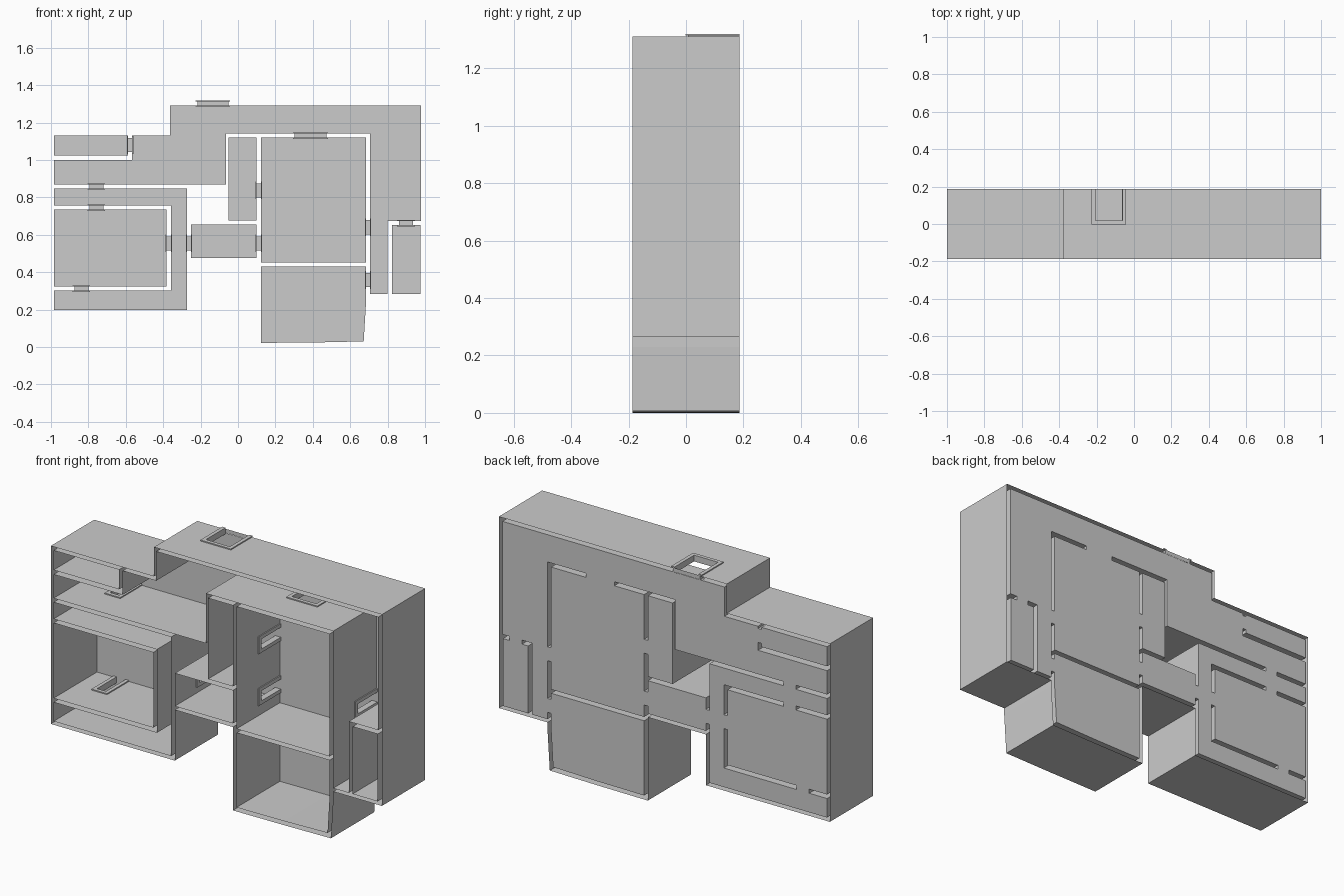
import bpy, bmesh
from mathutils import Vector

if "Cube" in bpy.data.objects:
    bpy.data.objects.remove(bpy.data.objects["Cube"])

FRONT, BACK = -0.187, 0.187      # open side and closed side of the plan
DOOR_Y = 0.012                   # edge of each doorway opening
GAP = 0.011                      # half the wall spacing


def make_object(name, bm):
    bmesh.ops.remove_doubles(bm, verts=bm.verts, dist=1e-5)
    bmesh.ops.recalc_face_normals(bm, faces=bm.faces)
    me = bpy.data.meshes.new(name)
    bm.to_mesh(me)
    bm.free()
    ob = bpy.data.objects.new(name, me)
    bpy.context.collection.objects.link(ob)
    return ob


def rect(x0, z0, x1, z1):
    return [(x0, z0), (x1, z0), (x1, z1), (x0, z1)]


# Doorways: name, x, z, half width of opening, runs along x?
doors = [
    ("roof_door", -0.134, 1.302, 0.078, True),
    ("great_room_top_door", 0.387, 1.13, 0.08, True),
    ("upper_hall_door", -0.757, 0.858, 0.033, True),
    ("left_room_top_door", -0.757, 0.745, 0.033, True),
    ("left_room_bottom_door", -0.837, 0.312, 0.033, True),
    ("closet_door", 0.898, 0.662, 0.033, True),
    ("top_left_door", -0.577, 1.08, 0.033, False),
    ("left_room_side_door", -0.37, 0.554, 0.033, False),
    ("hall_link_door", -0.262, 0.554, 0.033, False),
    ("great_room_link_door", 0.111, 0.554, 0.033, False),
    ("tall_room_door", 0.111, 0.837, 0.033, False),
    ("great_room_right_door", 0.695, 0.64, 0.033, False),
    ("bottom_room_door", 0.695, 0.358, 0.033, False),
]


def build_walls(name, pts, floor=True):
    """Single-sheet walls around an outline, split around doorways."""
    bm = bmesh.new()

    def quad(p, q, y0, y1):
        bm.faces.new([bm.verts.new(v) for v in (
            (p.x, y0, p.y), (q.x, y0, q.y), (q.x, y1, q.y), (p.x, y1, p.y))])

    pts = [Vector(p) for p in pts]
    for a, b in zip(pts, pts[1:] + pts[:1]):
        length = (b - a).length
        d = (b - a) / length
        holes = []
        for _, x, z, hw, along_x in doors:
            r = Vector((x, z)) - a
            t = r.dot(d)
            across = abs(r.x * d.y - r.y * d.x)
            if across < 0.018 and hw < t < length - hw and (abs(d.x) > 0.5) == along_x:
                holes.append((t - hw, t + hw))
        pos = 0
        for t0, t1 in sorted(holes):
            quad(a + d * pos, a + d * t0, FRONT, BACK)
            quad(a + d * t0, a + d * t1, FRONT, DOOR_Y)
            pos = t1
        quad(a + d * pos, b, FRONT, BACK)
    if floor:
        bm.faces.new([bm.verts.new((p.x, BACK, p.y)) for p in pts])
    return make_object(name, bm)


# Rooms, each with its own walls and back panel
rooms = {
    "upper_hall": [(-0.363, 1.29), (0.978, 1.29), (0.978, 0.673), (0.80, 0.673),
                   (0.80, 0.283), (0.706, 0.283), (0.706, 1.141), (-0.063, 1.141),
                   (-0.063, 0.869), (-0.983, 0.869), (-0.983, 0.999), (-0.566, 0.999),
                   (-0.566, 1.13), (-0.363, 1.13)],
    "top_left_room": rect(-0.983, 1.023, -0.588, 1.13),
    "wrap_hall": [(-0.983, 0.847), (-0.273, 0.847), (-0.273, 0.197), (-0.983, 0.197),
                  (-0.983, 0.301), (-0.359, 0.301), (-0.359, 0.756), (-0.983, 0.756)],
    "left_room": rect(-0.983, 0.323, -0.381, 0.734),
    "link_hall": rect(-0.251, 0.475, 0.10, 0.655),
    "tall_room": rect(-0.05, 0.677, 0.10, 1.119),
    "great_room": rect(0.122, 0.451, 0.684, 1.119),
    "bottom_room": [(0.122, 0.43), (0.122, 0.022), (0.41, 0.024), (0.672, 0.03),
                    (0.684, 0.23), (0.684, 0.43)],
    "closet": rect(0.823, 0.283, 0.975, 0.651),
}
for name, pts in rooms.items():
    build_walls(name, pts)

# Outer shell around the whole plan
build_walls("outer_shell", [
    (-1, 1.15), (-0.377, 1.15), (-0.377, 1.31), (1, 1.31), (1, 0.265), (0.706, 0.265),
    (0.706, 0.23), (0.692, 0.006), (0.41, 0.002), (0.1, 0), (0.1, 0.455),
    (-0.251, 0.455), (-0.251, 0.178), (-1, 0.178)], floor=False)


def build_door(name, x, z, hw, along_x):
    """U-shaped lining with a wider trim on each wall face, plus threshold."""
    bm = bmesh.new()

    def u_ring(inner, outer, n0, n1):
        prof = [(-outer, BACK), (-outer, DOOR_Y - outer + hw), (outer, DOOR_Y - outer + hw),
                (outer, BACK), (inner, BACK), (inner, DOOR_Y - inner + hw),
                (-inner, DOOR_Y - inner + hw), (-inner, BACK)]

        def vert(u, y, n):
            return bm.verts.new((x + u, y, z + n) if along_x else (x + n, y, z + u))

        lo = [vert(u, y, n0) for u, y in prof]
        hi = [vert(u, y, n1) for u, y in prof]
        bm.faces.new(lo)
        bm.faces.new(hi[::-1])
        for i in range(8):
            j = (i + 1) % 8
            bm.faces.new((lo[i], lo[j], hi[j], hi[i]))

    u_ring(hw - 0.006, hw + 0.005, -GAP, GAP)
    for s in (-1, 1):
        u_ring(hw - 0.006, hw + 0.014, *sorted((s * GAP, s * (GAP + 0.006))))
    w, h = (hw, GAP) if along_x else (GAP, hw)
    bm.faces.new([bm.verts.new((x + u, BACK, z + v)) for u, v in rect(-w, -h, w, h)])
    make_object(name, bm)


for door in doors:
    build_door(*door)
